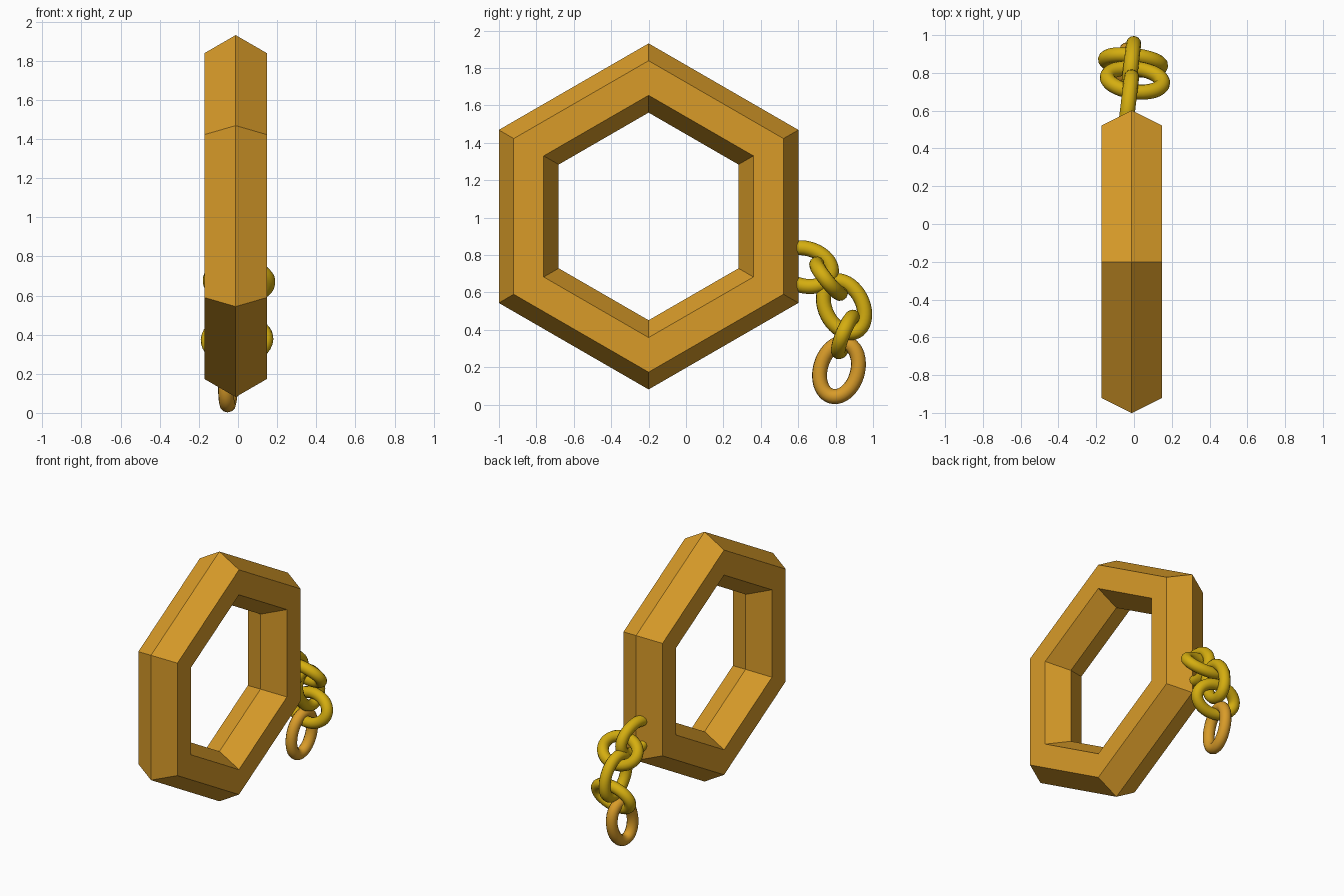
import bpy
import math
from mathutils import Vector

if "Cube" in bpy.data.objects:
    bpy.data.objects.remove(bpy.data.objects["Cube"])


def material(name, color):
    m = bpy.data.materials.new(name)
    m.diffuse_color = (*color, 1)
    m.use_nodes = True
    m.node_tree.nodes["Principled BSDF"].inputs["Base Color"].default_value = m.diffuse_color
    return m


bronze = material("bronze", (0.69, 0.33, 0.022))
gold = material("gold", (0.66, 0.42, 0.005))

# Faceted six-sided ring with a six-sided cross-section
bpy.ops.mesh.primitive_torus_add(major_segments=6, minor_segments=6,
                                 major_radius=0.74, minor_radius=0.185,
                                 location=(-0.012, -0.2, 1.006),
                                 rotation=(0, math.pi / 2, 0))
ring = bpy.context.object
ring.name = "hexagonal_ring"
ring.data.materials.append(bronze)

# The chain hangs in a plane turned slightly about the vertical
SIDE = Vector((0.993, -0.12, 0))
FORWARD = Vector((0.12, 0.993, 0))
UP = Vector((0, 0, 1))


def in_plane(degrees):
    a = math.radians(degrees)
    return FORWARD * math.cos(a) + UP * math.sin(a)


def link(name, center, long_dir, short_dir, mat):
    """Oval chain link with a round, even tube."""
    curve = bpy.data.curves.new(name, 'CURVE')
    curve.dimensions = '3D'
    curve.bevel_depth = 0.04
    curve.bevel_resolution = 4
    n = 40
    spline = curve.splines.new('POLY')
    spline.points.add(n - 1)
    spline.use_cyclic_u = True
    spline.use_smooth = True
    for i, p in enumerate(spline.points):
        t = math.tau * i / n
        co = long_dir * (0.147 * math.cos(t)) + short_dir * (0.1 * math.sin(t))
        p.co = (*co, 1)
    obj = bpy.data.objects.new(name, curve)
    bpy.context.collection.objects.link(obj)
    obj.location = center
    curve.materials.append(mat)
    bpy.ops.object.select_all(action='DESELECT')
    obj.select_set(True)
    bpy.context.view_layer.objects.active = obj
    bpy.ops.object.convert(target='MESH')
    bpy.ops.object.shade_smooth()


# Links alternate between upright and crosswise
link("chain_link_1", (-0.03, 0.635, 0.735), in_plane(-15), in_plane(75), gold)
link("chain_link_2", (0.005, 0.762, 0.673), SIDE, in_plane(-52), gold)
link("chain_link_3", (-0.015, 0.845, 0.523), in_plane(-63), in_plane(27), gold)
link("chain_link_4", (-0.005, 0.855, 0.375), SIDE, in_plane(68), gold)
link("end_link", (-0.05, 0.818, 0.186), in_plane(73), in_plane(-17), bronze)
